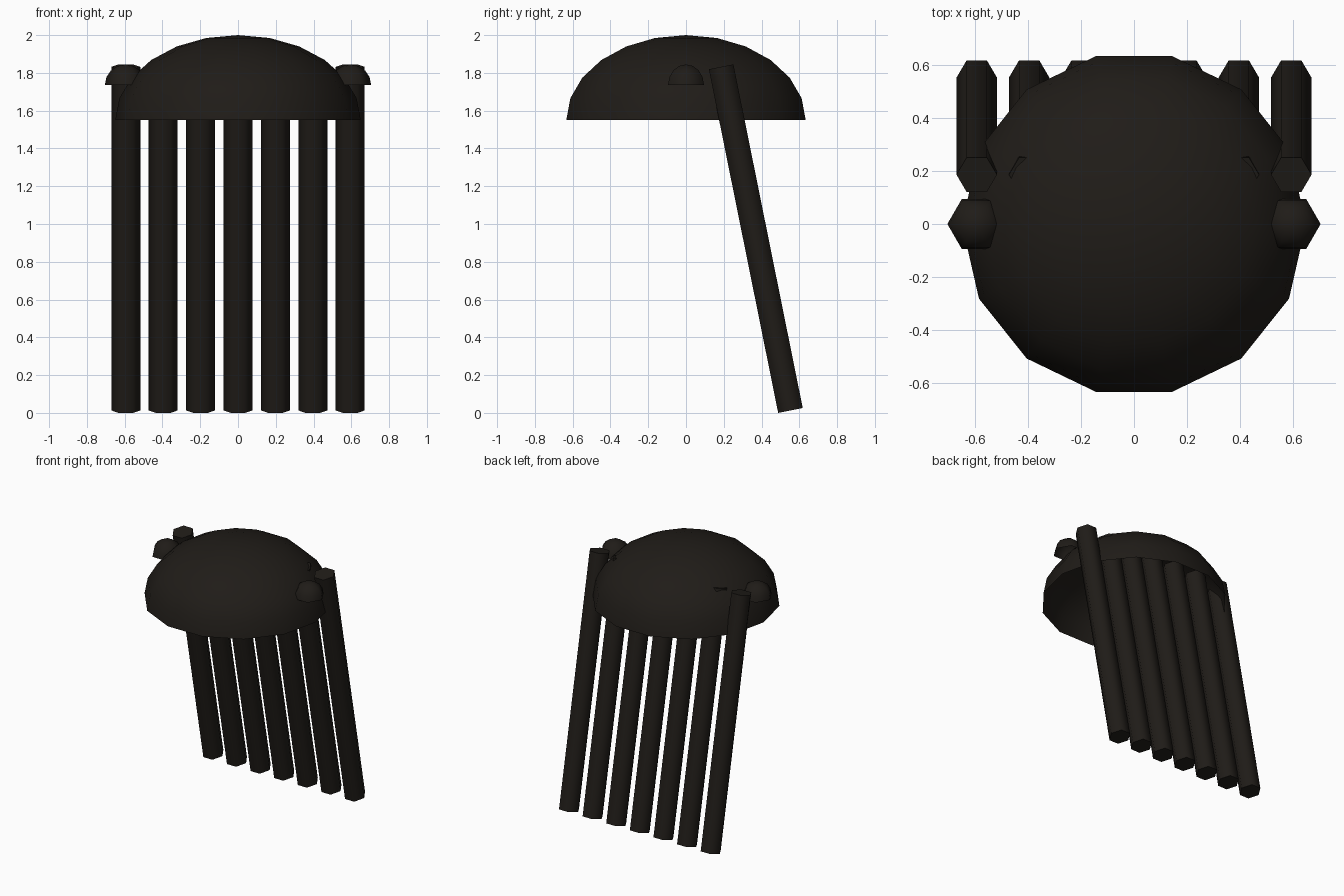
import bpy, bmesh
from math import sin, cos, pi, radians
from mathutils import Vector

if "Cube" in bpy.data.objects:
    bpy.data.objects.remove(bpy.data.objects["Cube"])

dark = bpy.data.materials.new("dark_hair")
dark.diffuse_color = (0.014, 0.0115, 0.009, 1)
dark.use_nodes = True
dark.node_tree.nodes["Principled BSDF"].inputs["Base Color"].default_value = dark.diffuse_color


def finish(name, bm, angle):
    bmesh.ops.recalc_face_normals(bm, faces=bm.faces[:])
    me = bpy.data.meshes.new(name)
    bm.to_mesh(me)
    bm.free()
    ob = bpy.data.objects.new(name, me)
    bpy.context.collection.objects.link(ob)
    me.materials.append(dark)
    bpy.ops.object.select_all(action='DESELECT')
    ob.select_set(True)
    bpy.context.view_layer.objects.active = ob
    bpy.ops.object.shade_smooth_by_angle(angle=radians(angle))
    return ob


def ring(bm, centre, r, sides, u=Vector((1, 0, 0)), v=Vector((0, 1, 0))):
    return [bm.verts.new(centre + u * r * cos(2 * pi * i / sides) + v * r * sin(2 * pi * i / sides))
            for i in range(sides)]


def bridge(bm, a, b):
    n = len(a)
    for i in range(n):
        bm.faces.new((a[i], a[(i + 1) % n], b[(i + 1) % n], b[i]))


def half_dome(name, centre, radius, height, sides, rings):
    # open-bottomed half ellipsoid
    bm = bmesh.new()
    c = Vector(centre)
    prev = None
    for k in range(rings):
        t = pi / 2 * k / rings
        cur = ring(bm, c + Vector((0, 0, height * sin(t))), radius * cos(t), sides)
        if prev:
            bridge(bm, prev, cur)
        prev = cur
    tip = bm.verts.new(c + Vector((0, 0, height)))
    for i in range(sides):
        bm.faces.new((prev[i], prev[(i + 1) % sides], tip))
    # outward normals on an open shell
    bm.normal_update()
    return finish(name, bm, 65)


def strand(name, bottom, top, radius):
    # capped six-sided tube, corners on the x axis
    bm = bmesh.new()
    a, b = Vector(bottom), Vector(top)
    side = Vector((1, 0, 0))
    across = (b - a).normalized().cross(side)
    lo = ring(bm, a, radius, 6, side, across)
    hi = ring(bm, b, radius, 6, side, across)
    bridge(bm, lo, hi)
    bm.faces.new(lo[::-1])
    bm.faces.new(hi)
    return finish(name, bm, 65)


# Hair cap
half_dome("hair_cap", (0, 0, 1.55), 0.65, 0.45, 14, 6)

# Small tufts at both sides
for label, s in (("left", -1), ("right", 1)):
    half_dome(f"side_tuft_{label}", (s * 0.595, 0, 1.735), 0.11, 0.11, 6, 4)

# Hanging strands, leaning to the back
for i in range(7):
    x = (i - 3) * 0.198
    strand(f"hair_strand_{i + 1}", (x, 0.553, 0.013), (x, 0.186, 1.832), 0.0765)
